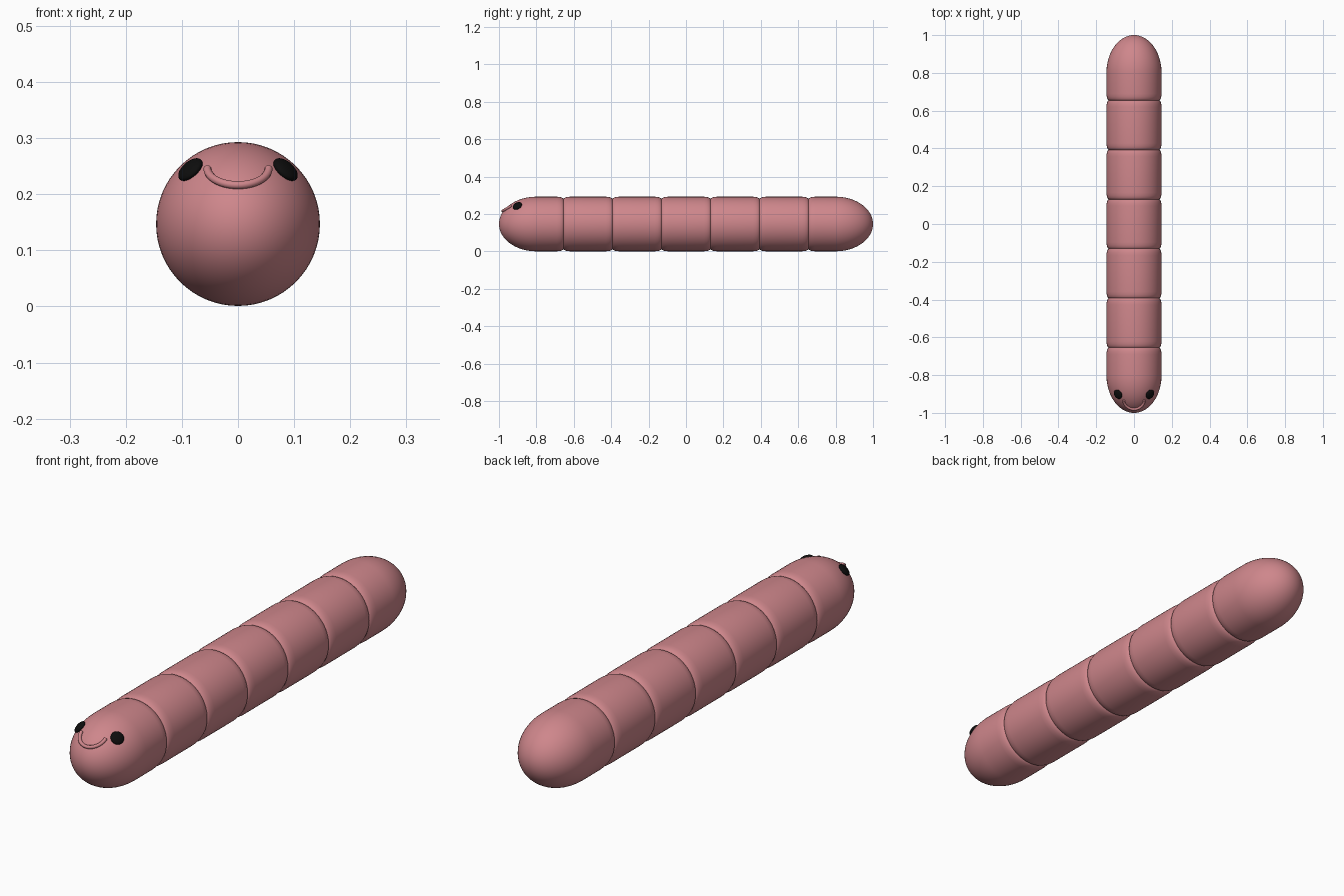
import bpy, bmesh, math
from mathutils import Vector, Matrix

if "Cube" in bpy.data.objects:
    bpy.data.objects.remove(bpy.data.objects["Cube"], do_unlink=True)

R, CZ = 0.146, 0.147          # body radius and axis height
STEP, HALF = 0.262, 0.131     # segment spacing and half length
DOME_START, DOME_LEN = 0.80, 0.20


def material(name, color, roughness):
    m = bpy.data.materials.new(name)
    m.use_nodes = True
    m.diffuse_color = (*color, 1)
    bsdf = m.node_tree.nodes["Principled BSDF"]
    bsdf.inputs["Base Color"].default_value = (*color, 1)
    bsdf.inputs["Roughness"].default_value = roughness
    return m


pink = material("worm pink", (0.62, 0.24, 0.26), 0.6)
black = material("eye black", (0.004, 0.004, 0.004), 0.5)


def add_object(name, bm, mat):
    mesh = bpy.data.meshes.new(name)
    bmesh.ops.recalc_face_normals(bm, faces=bm.faces)
    bm.to_mesh(mesh)
    bm.free()
    mesh.materials.append(mat)
    for p in mesh.polygons:
        p.use_smooth = len(p.vertices) <= 4
    ob = bpy.data.objects.new(name, mesh)
    bpy.context.collection.objects.link(ob)
    return ob


def lathe(name, profile, mat, sides=64):
    """Revolve (y, radius) points round the body axis and close the ends."""
    bm = bmesh.new()
    rings = []
    for y, r in profile:
        if r < 1e-4:
            rings.append([bm.verts.new((0, y, CZ))])
            continue
        angles = [2 * math.pi * i / sides for i in range(sides)]
        rings.append([bm.verts.new((r * math.cos(a), y, CZ + r * math.sin(a))) for a in angles])
    for a, b in zip(rings, rings[1:]):
        for i in range(sides):
            j = (i + 1) % sides
            corners = [a[i % len(a)], a[j % len(a)], b[j % len(b)], b[i % len(b)]]
            bm.faces.new(list(dict.fromkeys(corners)))
    for ring in (rings[0], rings[-1]):
        if len(ring) > 1:
            bm.faces.new(ring)
    return add_object(name, bm, mat)


# Soft rolled edge: (distance in from the joint, radius)
ROLL = [(0, 0.134), (0.003, 0.138), (0.009, 0.1415), (0.02, 0.1445), (0.035, R)]

# Five middle segments
for k in range(-2, 3):
    c = k * STEP
    front = [(c - HALF + d, r) for d, r in ROLL]
    back = [(c + HALF - d, r) for d, r in reversed(ROLL)]
    lathe(f"body_segment_{k + 3}", front + back, pink)

# Domed head and tail
JOINT = 2 * STEP + HALF
for name, s in (("head", -1), ("tail", 1)):
    profile = [(s * (JOINT + d), r) for d, r in ROLL]
    for i in range(21):
        a = math.pi / 2 * i / 20
        profile.append((s * (DOME_START + DOME_LEN * math.sin(a)), R * math.cos(a)))
    lathe(name, profile, pink)


def on_head(x, z):
    """Point and outward normal on the head dome."""
    h = z - CZ
    y = -DOME_LEN * math.sqrt(max(0, 1 - (x * x + h * h) / R ** 2))
    n = Vector((x / R ** 2, y / DOME_LEN ** 2, h / R ** 2)).normalized()
    return Vector((x, y - DOME_START, z)), n


# Eyes: flattened discs lying on the head
for name, s in (("left_eye", 1), ("right_eye", -1)):
    p, n = on_head(s * 0.083, 0.242)
    bm = bmesh.new()
    bmesh.ops.create_uvsphere(bm, u_segments=32, v_segments=16, radius=1)
    turn = Vector((0, 0, 1)).rotation_difference(n).to_matrix().to_4x4()
    bm.transform(Matrix.Translation(p + n * 0.003) @ turn @ Matrix.Diagonal((0.026, 0.026, 0.011, 1)))
    add_object(name, bm, black)

# Smile: a thin raised tube following the head
curve = bpy.data.curves.new("smile", "CURVE")
curve.dimensions = "3D"
curve.bevel_depth = 0.007
curve.bevel_resolution = 4
curve.use_fill_caps = True
spline = curve.splines.new("POLY")
COUNT = 33
spline.points.add(COUNT - 1)
for i, pt in enumerate(spline.points):
    a = math.pi * i / (COUNT - 1)
    p, n = on_head(-0.053 * math.cos(a), 0.243 - 0.029 * math.sin(a))
    pt.co = (*(p + n * 0.004), 1)
spline.use_smooth = True
curve.materials.append(pink)
smile = bpy.data.objects.new("smile", curve)
bpy.context.collection.objects.link(smile)
